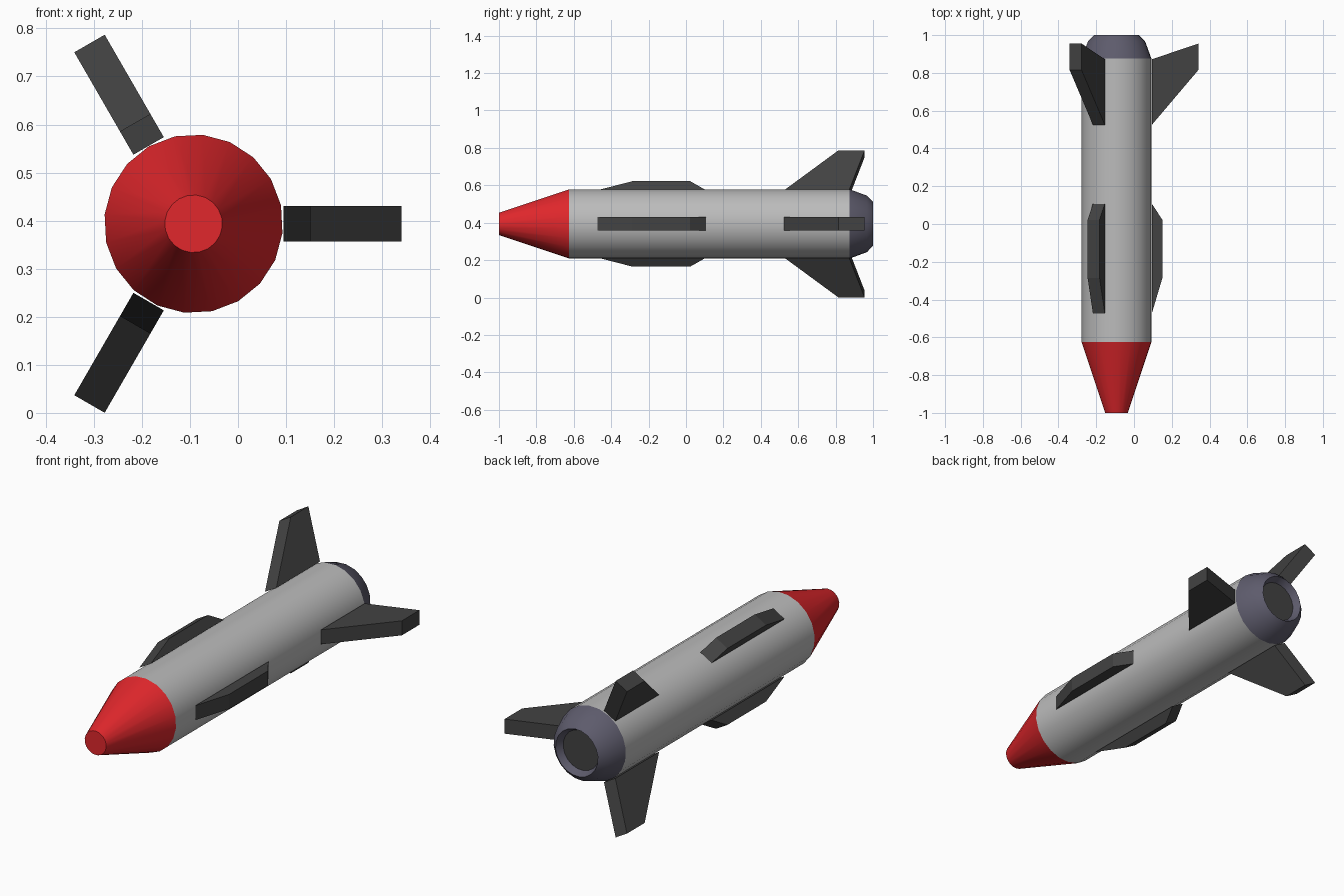
import bpy, bmesh
from math import cos, sin, pi, radians

if "Cube" in bpy.data.objects:
    bpy.data.objects.remove(bpy.data.objects["Cube"])

CX, CZ = -0.0925, 0.3935      # long axis of the rocket, running along y
SIDES, TURN = 20, radians(12)


def material(name, r, g, b):
    m = bpy.data.materials.new(name)
    m.diffuse_color = (r, g, b, 1)
    m.use_nodes = True
    m.node_tree.nodes["Principled BSDF"].inputs["Base Color"].default_value = m.diffuse_color
    return m


red = material("red", 0.75, 0.02, 0.025)
steel = material("steel", 0.11, 0.105, 0.15)
dark = material("dark grey", 0.055, 0.055, 0.055)
light = material("light grey", 0.5, 0.5, 0.5)


def finish(name, bm, mat, smooth=False):
    bmesh.ops.recalc_face_normals(bm, faces=bm.faces)
    me = bpy.data.meshes.new(name)
    bm.to_mesh(me)
    bm.free()
    ob = bpy.data.objects.new(name, me)
    bpy.context.collection.objects.link(ob)
    me.materials.append(mat)
    if smooth:
        bpy.ops.object.select_all(action='DESELECT')
        ob.select_set(True)
        bpy.context.view_layer.objects.active = ob
        bpy.ops.object.shade_smooth_by_angle(angle=radians(28))
    return ob


def lathe(name, profile, mat, cap_start=False, cap_end=False):
    """Revolve (y, radius) points about the rocket axis."""
    bm = bmesh.new()
    rings = []
    for y, r in profile:
        angles = [TURN + 2 * pi * i / SIDES for i in range(SIDES)]
        rings.append([bm.verts.new((CX + r * cos(a), y, CZ + r * sin(a))) for a in angles])
    for p, q in zip(rings, rings[1:]):
        for i in range(SIDES):
            j = (i + 1) % SIDES
            bm.faces.new((p[i], p[j], q[j], q[i]))
    if cap_start:
        bm.faces.new(rings[0])
    if cap_end:
        bm.faces.new(rings[-1])
    return finish(name, bm, mat, True)


def fin(name, outline, angle, thick=0.073):
    """Slab from a (radius, y) outline, standing out at an angle around the axis."""
    bm = bmesh.new()
    c, s = cos(angle), sin(angle)
    a, b = [[bm.verts.new((CX + r * c - t * s, y, CZ + r * s + t * c)) for r, y in outline]
            for t in (-thick / 2, thick / 2)]
    bm.faces.new(a)
    bm.faces.new(b)
    n = len(outline)
    for i in range(n):
        j = (i + 1) % n
        bm.faces.new((a[i], a[j], b[j], b[i]))
    return finish(name, bm, mat=dark)


# Fuselage: nose, body tube, tail ring with recessed exhaust
lathe("nose_cone", [(-1, 0.06), (-0.625, 0.186)], red, cap_start=True)
lathe("body_tube", [(-0.625, 0.186), (0.875, 0.186)], light)
lathe("tail_ring", [(0.875, 0.186), (0.967, 0.152), (1, 0.118), (0.965, 0.1)], steel)
lathe("exhaust_disc", [(0.965, 0.1), (0.965, 0.05)], dark, cap_end=True)

# Three tail fins and three low side strakes, evenly spaced
TAIL = [(0.187, 0.525), (0.433, 0.815), (0.433, 0.955), (0.187, 0.872)]
STRAKE = [(0.187, -0.473), (0.243, -0.285), (0.243, 0.022), (0.187, 0.107)]
for k in range(3):
    fin(f"tail_fin_{k + 1}", TAIL, k * 2 * pi / 3)
    fin(f"side_strake_{k + 1}", STRAKE, k * 2 * pi / 3)
